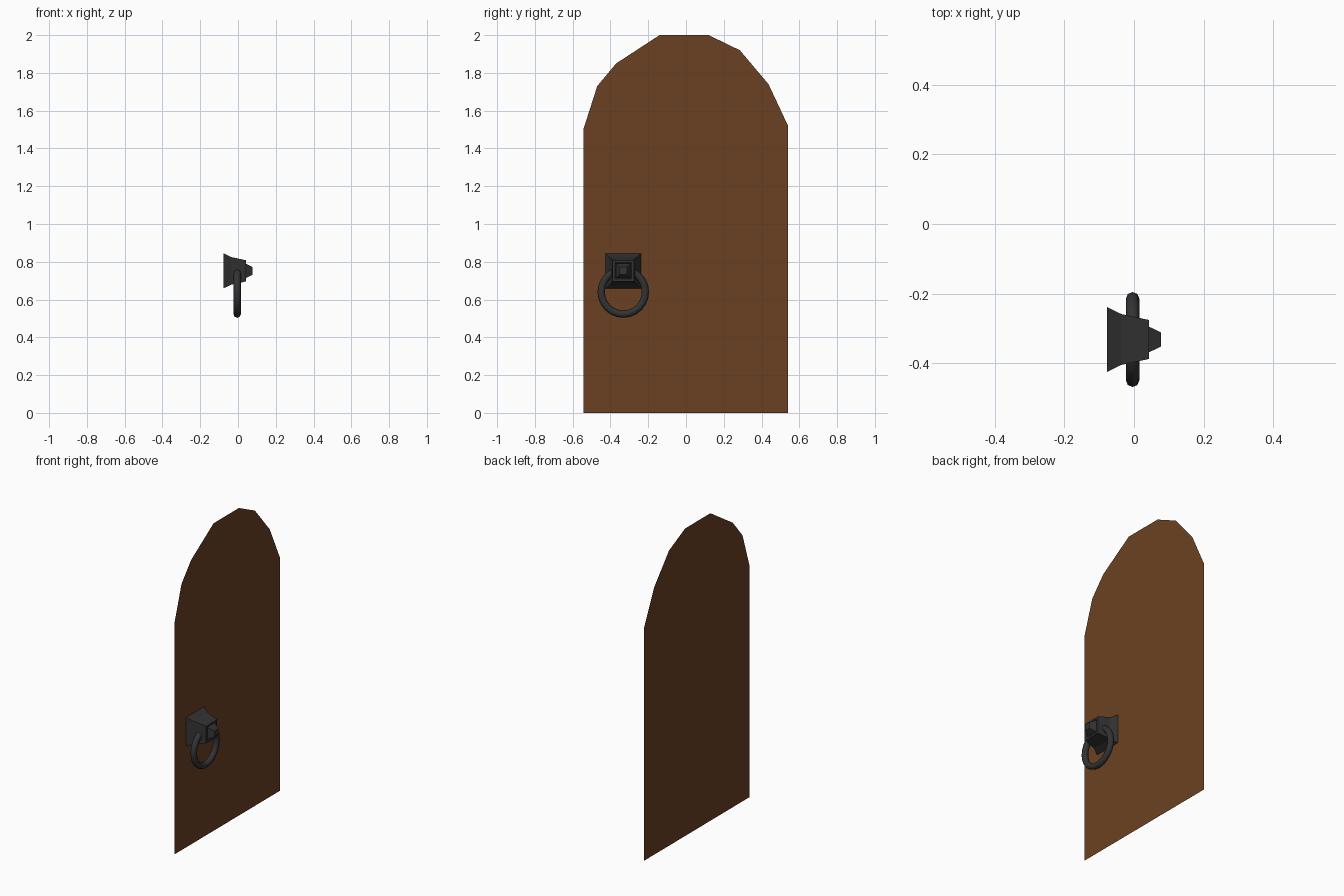
import bpy, bmesh, math
from mathutils import Matrix

if "Cube" in bpy.data.objects:
    bpy.data.objects.remove(bpy.data.objects["Cube"])


def material(name, rgb):
    m = bpy.data.materials.new(name)
    m.diffuse_color = (*rgb, 1)
    m.use_nodes = True
    m.node_tree.nodes["Principled BSDF"].inputs["Base Color"].default_value = m.diffuse_color
    return m


WOOD = material("brown wood", (0.145, 0.053, 0.016))
IRON = material("dark iron", (0.033, 0.033, 0.034))
HY, HZ = -0.332, 0.752      # handle centre


def add(name, verts, faces, mat, smooth=False):
    me = bpy.data.meshes.new(name)
    me.from_pydata(verts, [], faces)
    me.materials.append(mat)
    for p in me.polygons:
        p.use_smooth = smooth
    ob = bpy.data.objects.new(name, me)
    bpy.context.collection.objects.link(ob)
    return ob


def square_loft(name, sections, cap):
    """Square rings (x, half size) joined along x around the handle centre."""
    verts, faces = [], []
    for x, h in sections:
        verts += [(x, HY + a * h, HZ + b * h) for a, b in ((-1, -1), (1, -1), (1, 1), (-1, 1))]
    for i in range(len(sections) - 1):
        for k in range(4):
            n = (k + 1) % 4
            faces.append((4 * i + k, 4 * i + n, 4 * i + 4 + n, 4 * i + 4 + k))
    if cap:
        b = 4 * (len(sections) - 1)
        faces.append((b, b + 1, b + 2, b + 3))
    return add(name, verts, faces, IRON)


# Door: a single flat panel with a faceted arch
outline = [(-0.542, 0), (0.54, 0), (0.54, 1.52), (0.437, 1.74), (0.285, 1.92),
           (0.12, 2.0), (-0.14, 2.0), (-0.37, 1.85), (-0.47, 1.73), (-0.542, 1.505)]
add("door_panel", [(-0.0776, y, z) for y, z in outline], [tuple(range(len(outline)))], WOOD)

# Handle mount: flared base, block with recessed face, tapered stud
square_loft("handle_mount", [(-0.0774, 0.093), (-0.036, 0.073), (0.043, 0.056),
                             (0.043, 0.044), (0.036, 0.040)], True)
square_loft("handle_stud", [(0.036, 0.039), (0.043, 0.037), (0.0776, 0.020)], True)

# Pull ring hanging through the mount
NU, NV, R, r = 24, 8, 0.117, 0.0195
verts, faces = [], []
for i in range(NU):
    a = 2 * math.pi * i / NU
    for j in range(NV):
        b = 2 * math.pi * j / NV
        d = R + r * math.cos(b)
        verts.append((-0.004 + r * math.sin(b), HY + d * math.cos(a), 0.64 + d * math.sin(a)))
        i2, j2 = (i + 1) % NU, (j + 1) % NV
        faces.append((i * NV + j, i2 * NV + j, i2 * NV + j2, i * NV + j2))
add("pull_ring", verts, faces, IRON, smooth=True)
